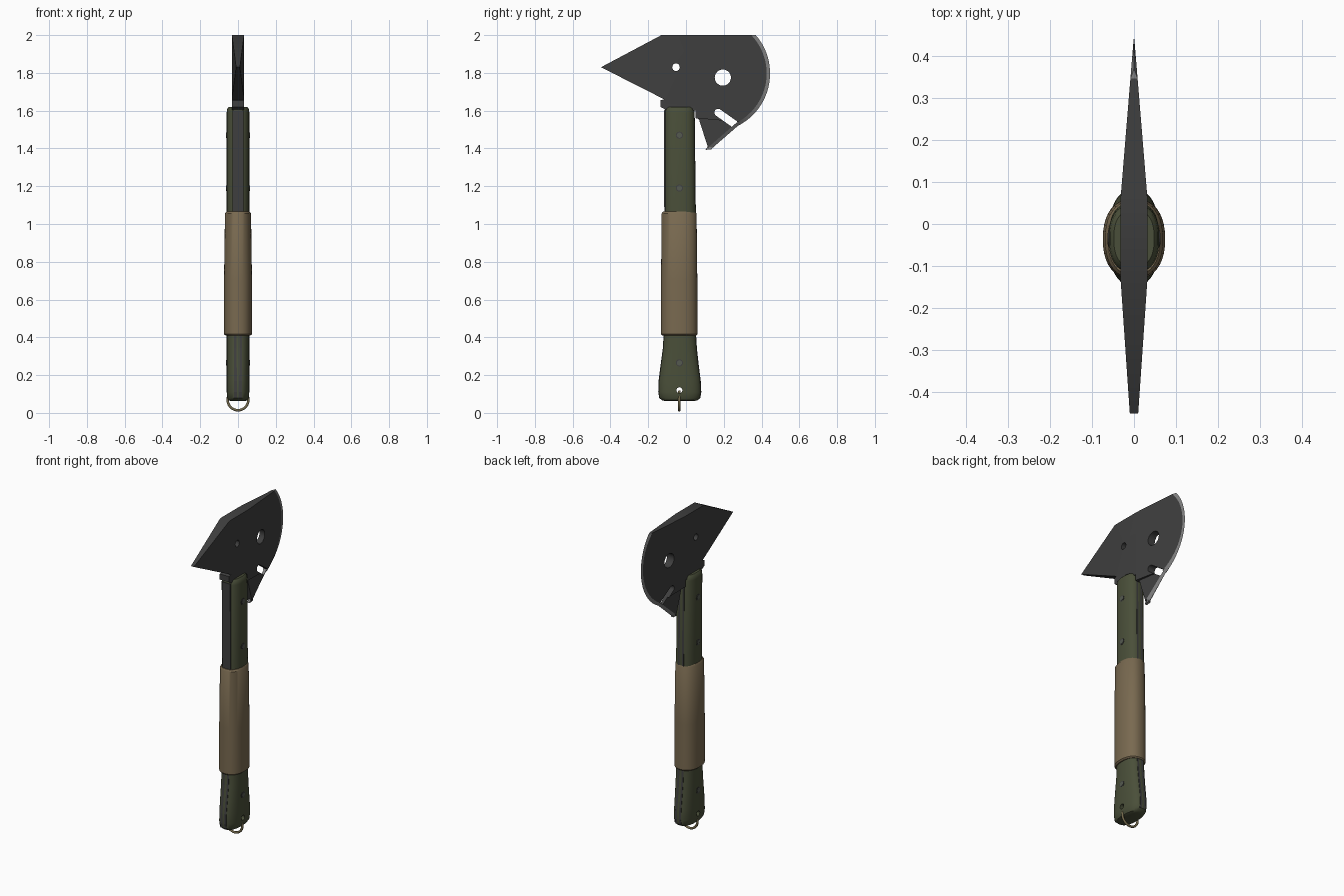
import bpy, bmesh
from math import sin, cos, radians, pi
from mathutils import Vector

cube = bpy.data.objects.get("Cube")
if cube:
    bpy.data.objects.remove(cube)


def material(name, rgb):
    m = bpy.data.materials.new(name)
    m.use_nodes = True
    m.diffuse_color = (*rgb, 1)
    bsdf = m.node_tree.nodes["Principled BSDF"]
    bsdf.inputs["Base Color"].default_value = (*rgb, 1)
    bsdf.inputs["Roughness"].default_value = 0.6
    return m


STEEL = material("dark steel", (0.05, 0.05, 0.05))
EDGE = material("ground edge steel", (0.22, 0.22, 0.22))
GREEN = material("olive green", (0.068, 0.078, 0.041))
TAN = material("tan wrap", (0.19, 0.142, 0.08))
BRASS = material("dull brass", (0.17, 0.14, 0.07))
RIVET = material("rivet grey", (0.09, 0.1, 0.08))
CY = -0.035  # centre line of the handle


def finish(name, bm, mat, smooth=False):
    bmesh.ops.recalc_face_normals(bm, faces=bm.faces)
    me = bpy.data.meshes.new(name)
    bm.to_mesh(me)
    bm.free()
    ob = bpy.data.objects.new(name, me)
    bpy.context.collection.objects.link(ob)
    if mat:
        me.materials.append(mat)
    if smooth:
        shade(ob)
    return ob


def select(ob):
    bpy.ops.object.select_all(action='DESELECT')
    ob.select_set(True)
    bpy.context.view_layer.objects.active = ob


def shade(ob):
    select(ob)
    bpy.ops.object.shade_smooth_by_angle(angle=radians(35))


def prism(name, outline, half, mat, cuts=()):
    """Plate from a (y, z) outline whose half thickness depends on y."""
    bm = bmesh.new()
    bm.faces.new([bm.verts.new((0, y, z)) for y, z in outline])
    for c in cuts:
        bmesh.ops.bisect_plane(bm, geom=bm.verts[:] + bm.edges[:] + bm.faces[:],
                               plane_co=(0, c, 0), plane_no=(0, 1, 0))
    old = bm.verts[:]
    ext = bmesh.ops.extrude_face_region(bm, geom=bm.faces[:])["geom"]
    new = [v for v in ext if isinstance(v, bmesh.types.BMVert)]
    for side, group in ((-1, old), (1, new)):
        for v in group:
            v.co.x = side * half(v.co.y)
    return finish(name, bm, mat)


def circle(y, z, r, a0=0, a1=360, n=24):
    pts = [radians(a0 + (a1 - a0) * i / n) for i in range(n + (a1 - a0 < 360))]
    return [(y + r * cos(a), z + r * sin(a)) for a in pts]


def cut(ob, outlines):
    for o in outlines:
        tool = prism("cutter", o, lambda y: 0.2, None)
        tool.hide_render = True
        mod = ob.modifiers.new("hole", 'BOOLEAN')
        mod.operation, mod.solver, mod.object = 'DIFFERENCE', 'EXACT', tool
        select(ob)
        bpy.ops.object.modifier_apply(modifier=mod.name)
        bpy.data.objects.remove(tool)


def loft(name, stations, mat, power):
    """Closed skin through superellipse rings (z, y_front, y_back, half_x)."""
    bm = bmesh.new()
    n, rings = 40, []
    for z, y0, y1, hx in stations:
        ring = []
        for i in range(n):
            c, s = cos(2 * pi * i / n), sin(2 * pi * i / n)
            px = abs(c) ** (2 / power) * (1 if c > 0 else -1)
            py = abs(s) ** (2 / power) * (1 if s > 0 else -1)
            ring.append(bm.verts.new((hx * px, (y0 + y1) / 2 + (y1 - y0) / 2 * py, z)))
        rings.append(ring)
    for a, b in zip(rings, rings[1:]):
        for i in range(n):
            bm.faces.new((a[i], a[(i + 1) % n], b[(i + 1) % n], b[i]))
    bm.faces.new(rings[0])
    bm.faces.new(rings[-1])
    return finish(name, bm, mat, True)


# Axe head: a plate tapering toward the spike and the cutting edge
def head_half(y):
    if y < -0.13:
        return 0.032 - 0.022 * (-0.13 - y) / 0.32
    if y > 0.06:
        return max(0.032 * (0.45 - y) / 0.39, 0.001)
    return 0.032


def beard_half(y):
    return 0.55 * head_half(y)


BEVEL = 0.018
outer = circle(0.134, 1.797, 0.311, -63, 41, 28)
inner = circle(0.134, 1.797, 0.311 - BEVEL, -63, 43.8, 28)
inner[-1] = (inner[-1][0], 2.0)
outer[-1] = (outer[-1][0], 2.0)
slot = circle(0.255, 1.53, 0.02, -125, 55, 8) + circle(0.17, 1.59, 0.02, 55, 235, 8)
holes = [circle(-0.053, 1.83, 0.02), circle(0.195, 1.775, 0.043)]

head = prism("axe_head", inner + [
    (-0.13, 2.0), (-0.45, 1.83), (-0.115, 1.66), (-0.135, 1.655), (-0.135, 1.62),
    (-0.1, 1.6), (0.05, 1.6), (0.05, 1.56), (0.17, 1.55)],
    head_half, STEEL, (-0.13, 0.06))
cut(head, holes + [slot])
shade(head)

# Thinner beard under the head
beard_inner, beard_outer = (0.125, 1.412), (0.137, 1.4)
beard = prism("axe_beard", [inner[0], (0.17, 1.56), (0.055, 1.565), (0.07, 1.55),
                            (0.118, 1.40), beard_inner], beard_half, STEEL)
cut(beard, [slot])
prism("beard_tip", [(0.103, 1.392), (0.137, 1.396), (0.137, 1.405), (0.117, 1.415)],
      lambda y: 0.008, EDGE)


# Ground cutting edge, closing to a line
def ground_edge(name, inside, outside, half):
    bm = bmesh.new()
    rows = [[bm.verts.new((-half(a[0]), *a)), bm.verts.new((0, *b)),
             bm.verts.new((half(a[0]), *a))] for a, b in zip(inside, outside)]
    for p, q in zip(rows, rows[1:]):
        for i in range(3):
            j = (i + 1) % 3
            bm.faces.new((p[i], p[j], q[j], q[i]))
    bm.faces.new(rows[0])
    bm.faces.new(rows[-1])
    finish(name, bm, EDGE, True)


ground_edge("cutting_edge", inner, outer, head_half)
ground_edge("beard_edge", [beard_inner, inner[0]], [beard_outer, outer[0]], beard_half)

# Handle scales with flared butt
stations = [
    (0.062, -0.105, 0.04, 0.038), (0.067, -0.128, 0.062, 0.05),
    (0.08, -0.142, 0.076, 0.057), (0.11, -0.147, 0.081, 0.06),
    (0.17, -0.145, 0.078, 0.06), (0.25, -0.135, 0.068, 0.06),
    (0.34, -0.123, 0.058, 0.06), (0.42, -0.118, 0.053, 0.06),
    (1.07, -0.113, 0.052, 0.06), (1.59, -0.115, 0.046, 0.06),
    (1.61, -0.111, 0.042, 0.057), (1.62, -0.102, 0.033, 0.048)]
handle = loft("handle", stations, GREEN, 2.5)
lanyard_hole = circle(CY, 0.12, 0.016, n=16)
cut(handle, [lanyard_hole])
shade(handle)

# Steel tang showing between the scales
body = stations[2:-2]
tang = prism("tang", [(b - 0.0005, z) for z, a, b, h in body]
             + [(a + 0.0005, z) for z, a, b, h in reversed(body)], lambda y: 0.02, STEEL)
cut(tang, [lanyard_hole])
prism("tang_front", [(-0.115, 1.05), (-0.117, 1.6), (-0.09, 1.6), (-0.09, 1.05)],
      lambda y: 0.028, STEEL)

# Grip wrap
loft("grip_wrap", [
    (0.41, -0.126, 0.056, 0.066), (0.417, -0.132, 0.061, 0.074),
    (0.70, -0.132, 0.06, 0.074), (1.055, -0.129, 0.056, 0.069),
    (1.065, -0.122, 0.05, 0.062)], TAN, 2.3)

# Rivets and lanyard eyelets on both sides
for side, label in ((1, "left"), (-1, "right")):
    for i, z in enumerate((0.265, 1.19, 1.47)):
        for part, r, x, mat in (("rivet_rim", 0.019, 0.0595, STEEL),
                                ("rivet", 0.014, 0.061, RIVET)):
            ob = prism(f"{part}_{label}_{i + 1}", circle(CY, z, r, n=16),
                       lambda y: 0.004, mat)
            ob.location.x = side * (x - 0.002)

# Lanyard ring entering the hole from both sides
curve = bpy.data.curves.new("lanyard_ring", 'CURVE')
curve.dimensions = '3D'
curve.bevel_depth = 0.007
curve.bevel_resolution = 3
curve.use_fill_caps = True
path = circle(0, 0.069, 0.055, -235, 55, 32)
spline = curve.splines.new('POLY')
spline.points.add(len(path) - 1)
for p, (x, z) in zip(spline.points, path):
    p.co = (x, CY, z, 1)
curve.materials.append(BRASS)
ring = bpy.data.objects.new("lanyard_ring", curve)
bpy.context.collection.objects.link(ring)
